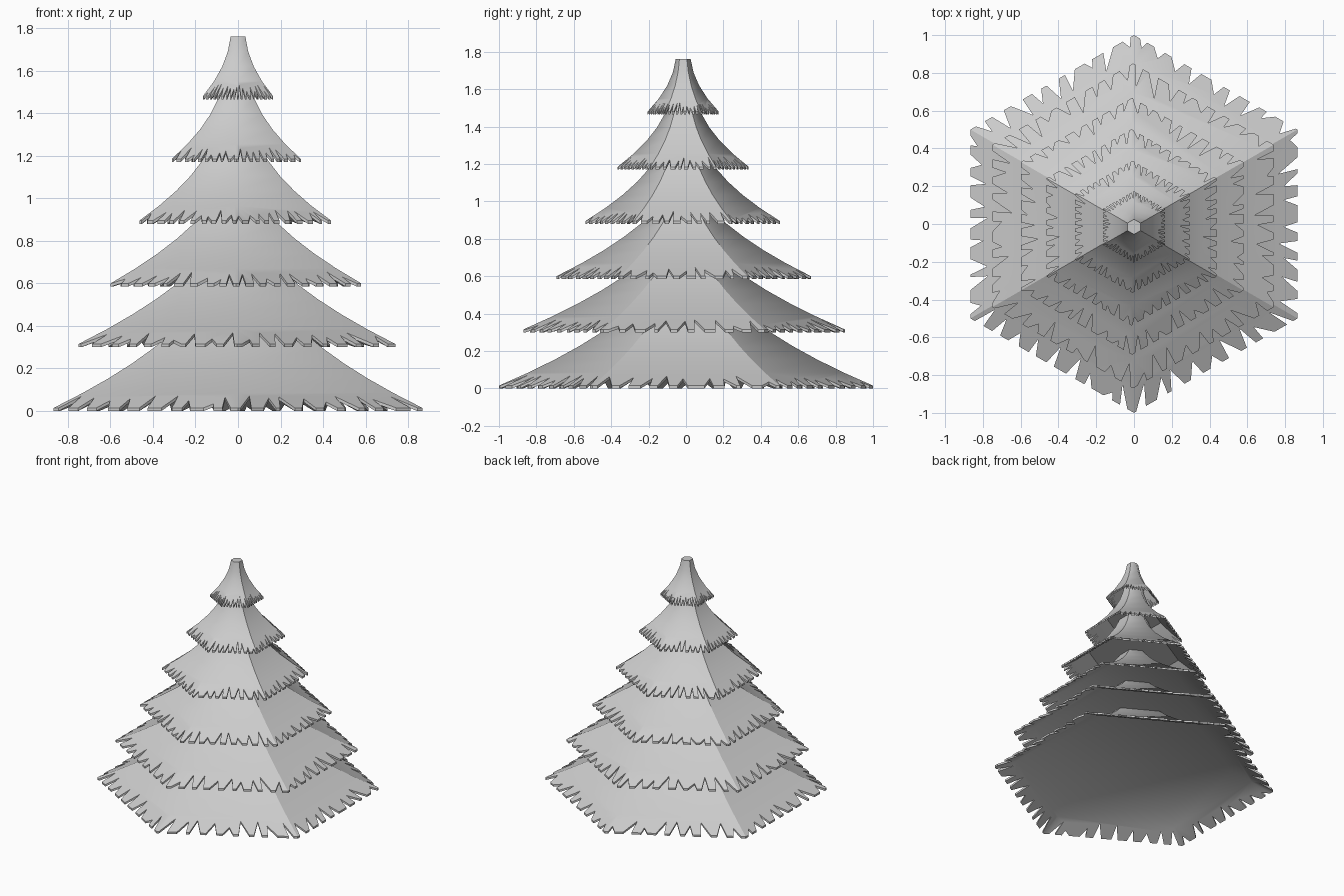
import bpy, bmesh, math, random
from mathutils import Vector

random.seed(4)
cube = bpy.data.objects.get("Cube")
if cube:
    bpy.data.objects.remove(cube, do_unlink=True)

grey = bpy.data.materials.new("plain_grey")
grey.use_nodes = True
GREY = (0.6, 0.6, 0.6, 1)
grey.diffuse_color = GREY
grey.node_tree.nodes["Principled BSDF"].inputs["Base Color"].default_value = GREY

SIDES, NOTCHES, HEIGHT, THICK = 6, 9, 0.295, 0.015
# bottom height, rim radius, top radius, x and y offset of each tier
TIERS = [(0.0, 1.0, 0.46, 0, 0), (0.3, 0.86, 0.33, -0.005, -0.01),
         (0.585, 0.68, 0.23, -0.01, -0.012), (0.88, 0.52, 0.18, -0.013, -0.018),
         (1.17, 0.35, 0.1, -0.008, -0.015), (1.465, 0.19, 0.04, 0, -0.015)]


def notched_side():
    """(position along side, depth) pairs for one ragged side, start corner included."""
    points = [(0, 0)]
    for i in range(NOTCHES):
        mid = (i + 0.5) / NOTCHES + random.uniform(-0.012, 0.012)
        apex = mid + random.uniform(-0.03, 0.03)
        points += [(mid - random.uniform(0.018, 0.042), 0),
                   (apex, random.uniform(0.25, 0.8)),
                   (mid + random.uniform(0.018, 0.042), 0)]
    return points


def build_tier(name, bottom, rim, top, x, y, last):
    bm = bmesh.new()

    def corners(f, drop=0.0):
        r = rim + (top - rim) * f - 0.12 * f * (1 - f)
        z = bottom + THICK + (HEIGHT - THICK) * f - drop
        return [Vector((x + r * math.cos(math.pi / 2 + k * math.tau / SIDES),
                        y + r * math.sin(math.pi / 2 + k * math.tau / SIDES), z))
                for k in range(SIDES)]

    def ring(f, drop=0.0):
        return [bm.verts.new(p) for p in corners(f, drop)]

    def ragged(pattern, drop):
        low, high = corners(0, drop), corners(0.25, drop)
        return [[bm.verts.new(low[k].lerp(low[k - 5], t).lerp(high[k].lerp(high[k - 5], t), d))
                 for t, d in pattern[k]] for k in range(SIDES)]

    def bridge(a, b):
        for k in range(SIDES):
            bm.faces.new((a[k], a[k - 5], b[k - 5], b[k]))

    pattern = [notched_side() for _ in range(SIDES)]
    outer, inner = ragged(pattern, 0), ragged(pattern, THICK)

    # concave upper surface
    steps = 4 if last else 6
    rings = [ring(i / 4) for i in range(1, steps + 1)]
    for a, b in zip(rings, rings[1:]):
        bridge(a, b)
    bm.faces.new(rings[-1])

    # hollow underside closed by a recessed panel
    under = [ring(0.25, THICK), ring(0.5, THICK)]
    bridge(under[1], under[0])
    bm.faces.new(reversed(under[1]))

    # ragged skirt and its rim
    for k in range(SIDES):
        for edge, upper in ((outer, rings[0]), (inner, under[0])):
            loop = edge[k] + [edge[k - 5][0], upper[k - 5], upper[k]]
            bm.faces.new(loop)
    flat_outer, flat_inner = sum(outer, []), sum(inner, [])
    for i in range(len(flat_outer)):
        bm.faces.new((flat_outer[i - 1], flat_inner[i - 1], flat_inner[i], flat_outer[i]))
    bmesh.ops.recalc_face_normals(bm, faces=bm.faces[:])

    # soft front and back ridges, crisp ridges elsewhere
    for f in bm.faces:
        f.smooth = True
    columns = [{r[k] for r in rings} | {outer[k][0]} for k in range(SIDES)]
    for e in bm.edges:
        e.smooth = e.calc_face_angle(0) < 0.6
        for k, column in enumerate(columns):
            if e.verts[0] in column and e.verts[1] in column:
                e.smooth = k % 3 == 0

    mesh = bpy.data.meshes.new(name)
    bm.to_mesh(mesh)
    bm.free()
    mesh.materials.append(grey)
    bpy.context.collection.objects.link(bpy.data.objects.new(name, mesh))


for n, tier in enumerate(TIERS):
    build_tier(f"branch_tier_{n + 1}", *tier, n == len(TIERS) - 1)
